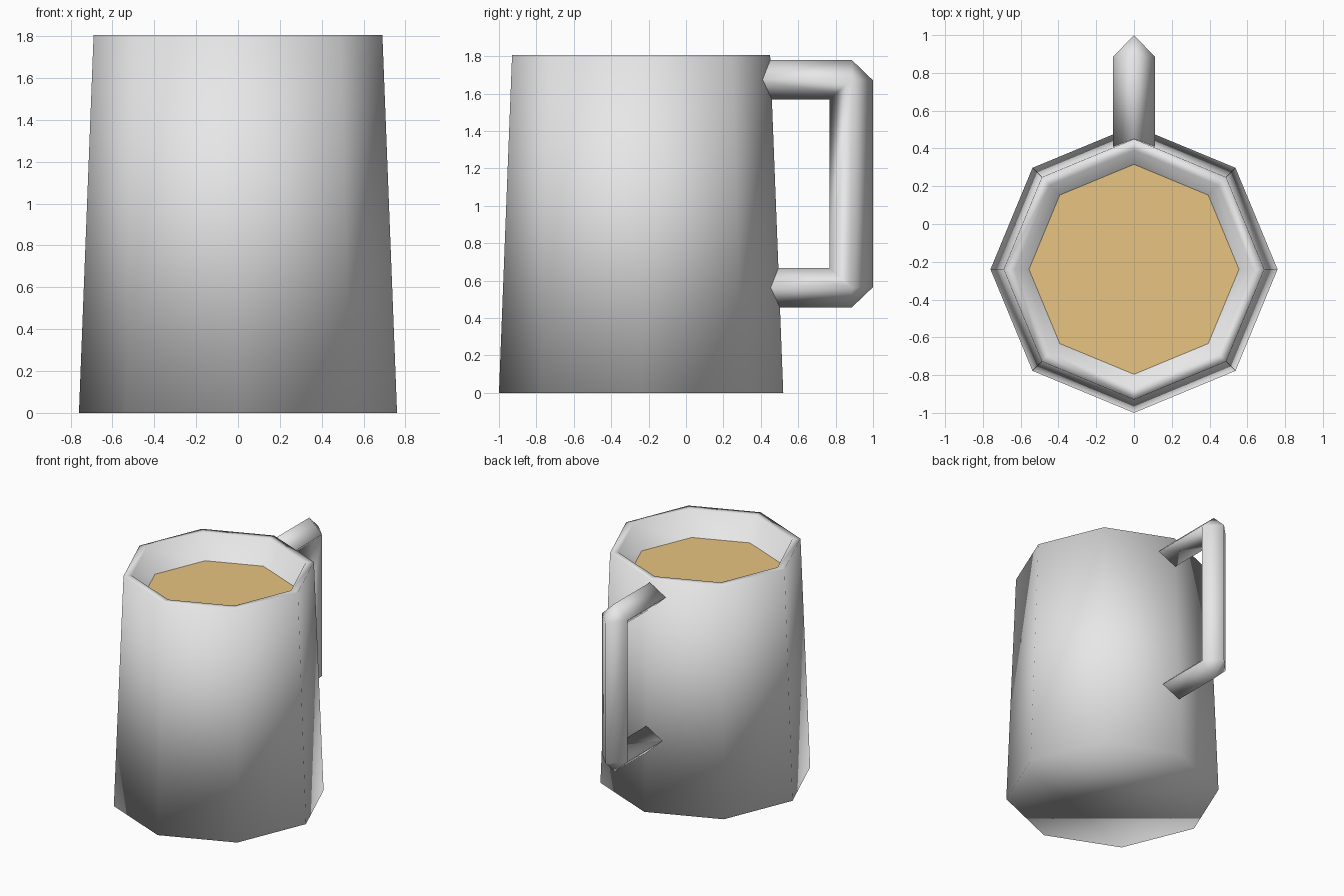
import bpy, bmesh, math

if "Cube" in bpy.data.objects:
    bpy.data.objects.remove(bpy.data.objects["Cube"])

SIDES = 8
CENTRE_Y = -0.24


def material(name, rgb):
    m = bpy.data.materials.new(name)
    m.diffuse_color = (*rgb, 1)
    m.use_nodes = True
    m.node_tree.nodes["Principled BSDF"].inputs["Base Color"].default_value = m.diffuse_color
    return m


def finish(bm, name, mat, smooth=True):
    bmesh.ops.remove_doubles(bm, verts=bm.verts, dist=0.001)
    bmesh.ops.recalc_face_normals(bm, faces=bm.faces)
    for f in bm.faces:
        f.smooth = smooth
    mesh = bpy.data.meshes.new(name)
    bm.to_mesh(mesh)
    bm.free()
    mesh.materials.append(mat)
    obj = bpy.data.objects.new(name, mesh)
    bpy.context.collection.objects.link(obj)
    return obj


def octagon(bm, r, z):
    step = 2 * math.pi / SIDES
    return [bm.verts.new((r * math.sin(i * step), CENTRE_Y + r * math.cos(i * step), z))
            for i in range(SIDES)]


def bridge(bm, rings):
    for a, b in zip(rings, rings[1:]):
        n = len(a)
        for i in range(n):
            j = (i + 1) % n
            bm.faces.new((a[i], a[j], b[j], b[i]))


grey = material("grey", (0.8, 0.8, 0.8))
tan = material("drink tan", (0.8, 0.55, 0.22))

# Tapered cup: outer wall, rim, inner wall and a floor just under the drink
bm = bmesh.new()
profile = [(0.76, 0), (0.69, 1.805), (0.63, 1.805), (0.55, 1.60)]
rings = [octagon(bm, r, z) for r, z in profile]
bridge(bm, rings)
bm.faces.new(rings[0])
bm.faces.new(rings[-1])
finish(bm, "cup", grey)

# Drink surface
bm = bmesh.new()
face = bm.faces.new(octagon(bm, 0.556, 1.615))
face.normal_update()
if face.normal.z < 0:
    face.normal_flip()
mesh = bpy.data.meshes.new("drink")
bm.to_mesh(mesh)
bm.free()
mesh.materials.append(tan)
bpy.context.collection.objects.link(bpy.data.objects.new("drink", mesh))

# Handle: diamond section with chamfered outer corners
# each station holds (y, z) of the outer ridge, the two sides and the inner ridge
H = 0.11
stations = [
    ((0.40, 1.78), (0.40, 1.675), (0.40, 1.568)),
    ((0.886, 1.78), (0.886, 1.675), (0.768, 1.568)),
    ((1.0, 1.67), (0.886, 1.675), (0.768, 1.568)),
    ((1.0, 0.565), (0.886, 0.562), (0.768, 0.667)),
    ((0.886, 0.456), (0.886, 0.562), (0.768, 0.667)),
    ((0.43, 0.456), (0.43, 0.562), (0.43, 0.667)),
]
bm = bmesh.new()
rings = []
for outer, side, inner in stations:
    pts = [(0, *outer), (H, *side), (0, *inner), (-H, *side)]
    rings.append([bm.verts.new(p) for p in pts])
bridge(bm, rings)
bm.faces.new(rings[0])
bm.faces.new(rings[-1])
bmesh.ops.dissolve_degenerate(bm, dist=0.001, edges=bm.edges)
finish(bm, "handle", grey)
